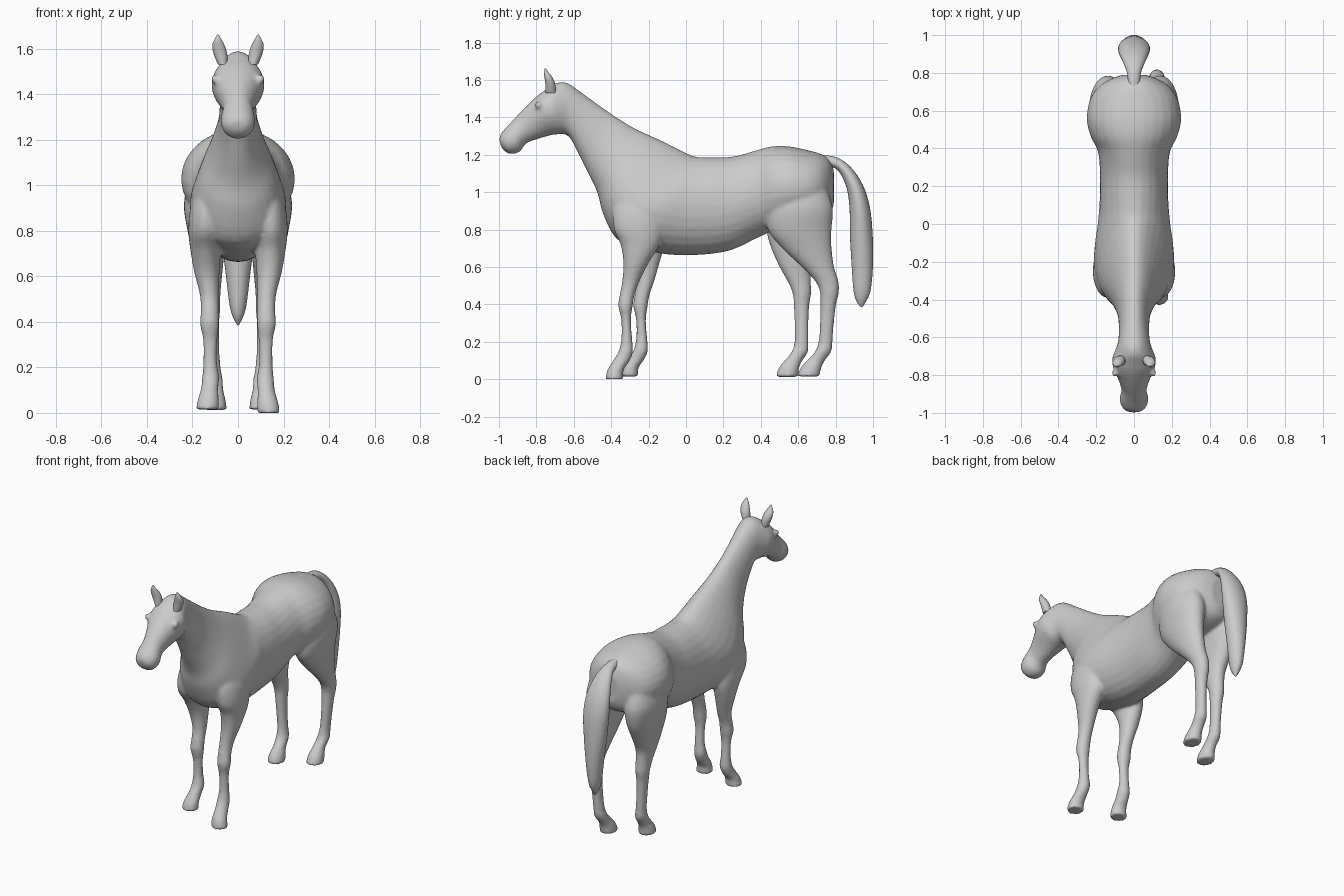
import bpy, bmesh, math
from mathutils import Vector


def spline(rows, sub):
    """Catmull-Rom interpolation of section rows."""
    rows = [Vector(r) for r in rows]
    out = []
    for i in range(len(rows) - 1):
        a, b, c, d = rows[max(i - 1, 0)], rows[i], rows[i + 1], rows[min(i + 2, len(rows) - 1)]
        for k in range(sub):
            t = k / sub
            out.append(0.5 * (2 * b + (c - a) * t + (2 * a - 5 * b + 4 * c - d) * t * t
                              + (3 * b - a - 3 * c + d) * t ** 3))
    return out + [rows[-1]]


def loft(name, rows, sub=4, n=28):
    """Rows: y1, z1, y2, z2 (ends of the section), half width, centre x, egg."""
    bm = bmesh.new()
    rings = []
    for y1, z1, y2, z2, w, x, egg in spline(rows, sub):
        ring = []
        for k in range(n):
            t = 2 * math.pi * k / n
            s = math.sin(t)
            ring.append(bm.verts.new((x + w * math.cos(t) * (1 - egg * s),
                                      (y1 + y2) / 2 + (y1 - y2) / 2 * s,
                                      (z1 + z2) / 2 + (z1 - z2) / 2 * s)))
        rings.append(ring)
    for a, b in zip(rings, rings[1:]):
        for k in range(n):
            bm.faces.new((a[k], a[(k + 1) % n], b[(k + 1) % n], b[k]))
    bm.faces.new(rings[0])
    bm.faces.new(rings[-1])
    bmesh.ops.recalc_face_normals(bm, faces=bm.faces)
    for f in bm.faces:
        f.smooth = len(f.verts) == 4
    me = bpy.data.meshes.new(name)
    bm.to_mesh(me)
    bm.free()
    ob = bpy.data.objects.new(name, me)
    bpy.context.collection.objects.link(ob)
    return ob


def leg(name, rows, side, mid=0.0, foot=0.0, lift=0.0):
    """Rows: z, y front, y back, half width, centre x; lower leg is shifted in y."""
    out = []
    for z, y1, y2, w, x in rows:
        t = min(max((0.85 - z) / 0.35, 0), 1)
        d = mid * t * t * (3 - 2 * t)
        if z < 0.5:
            d = foot + (mid - foot) * z / 0.5
        zz = z + lift * max(0, 1 - z / 0.3)
        out.append((y1 + d, zz, y2 + d, zz, w, x * side, 0))
    return loft(name, out)


# Head and neck: top y, z, bottom y, z, half width, egg
head_neck = [
    (-1.0, 1.285, -0.985, 1.235, 0.035, 0),
    (-0.985, 1.32, -0.945, 1.205, 0.066, 0),
    (-0.95, 1.358, -0.89, 1.215, 0.076, 0),
    (-0.91, 1.402, -0.855, 1.26, 0.066, 0),
    (-0.86, 1.455, -0.79, 1.285, 0.08, -0.1),
    (-0.79, 1.52, -0.72, 1.305, 0.109, -0.15),
    (-0.74, 1.555, -0.68, 1.31, 0.115, -0.1),
    (-0.69, 1.585, -0.65, 1.31, 0.1, 0),
    (-0.63, 1.582, -0.62, 1.29, 0.085, 0),
    (-0.52, 1.505, -0.585, 1.225, 0.08, 0.05),
    (-0.40, 1.42, -0.53, 1.115, 0.088, 0.1),
    (-0.28, 1.345, -0.475, 1.0, 0.12, 0.2),
    (-0.14, 1.28, -0.442, 0.88, 0.165, 0.3),
]
# Trunk from shoulder to buttock
trunk = [
    (0.0, 1.21, -0.37, 0.75, 0.202, 0.3),
    (0.05, 1.19, -0.24, 0.70, 0.205, 0.2),
    (0.10, 1.187, -0.10, 0.667, 0.192, 0.1),
    (0.16, 1.186, 0.08, 0.665, 0.182, 0),
    (0.26, 1.192, 0.24, 0.69, 0.18, 0),
    (0.38, 1.225, 0.38, 0.755, 0.19, 0),
    (0.46, 1.245, 0.46, 0.79, 0.228, 0),
    (0.55, 1.245, 0.55, 0.81, 0.25, 0),
    (0.65, 1.225, 0.65, 0.83, 0.236, 0),
    (0.72, 1.205, 0.72, 0.85, 0.195, 0),
    (0.765, 1.175, 0.765, 0.88, 0.13, 0),
    (0.79, 1.12, 0.79, 0.93, 0.06, 0),
]
body = loft("horse_body", [r[:5] + (0, r[5]) for r in head_neck + trunk])

# Legs
front = [
    (1.00, -0.36, -0.12, 0.05, 0.125), (0.90, -0.39, -0.10, 0.072, 0.138),
    (0.80, -0.385, -0.12, 0.075, 0.143), (0.72, -0.35, -0.14, 0.068, 0.142),
    (0.62, -0.335, -0.20, 0.056, 0.137), (0.52, -0.342, -0.25, 0.042, 0.126),
    (0.45, -0.355, -0.275, 0.04, 0.124), (0.39, -0.362, -0.285, 0.042, 0.125),
    (0.32, -0.347, -0.294, 0.032, 0.122), (0.22, -0.346, -0.288, 0.03, 0.122),
    (0.15, -0.36, -0.283, 0.038, 0.12), (0.10, -0.39, -0.30, 0.038, 0.124),
    (0.05, -0.42, -0.333, 0.046, 0.13), (0.0, -0.432, -0.335, 0.052, 0.134),
]
hind = [
    (1.05, 0.50, 0.74, 0.08, 0.13), (0.92, 0.44, 0.785, 0.10, 0.138),
    (0.80, 0.43, 0.77, 0.087, 0.135), (0.70, 0.455, 0.72, 0.07, 0.13),
    (0.60, 0.50, 0.672, 0.055, 0.125), (0.52, 0.545, 0.668, 0.045, 0.122),
    (0.46, 0.57, 0.67, 0.042, 0.12), (0.40, 0.576, 0.66, 0.036, 0.118),
    (0.30, 0.58, 0.655, 0.031, 0.114), (0.20, 0.58, 0.655, 0.031, 0.108),
    (0.14, 0.565, 0.652, 0.037, 0.104), (0.09, 0.525, 0.622, 0.036, 0.10),
    (0.05, 0.495, 0.605, 0.045, 0.10), (0.0, 0.478, 0.60, 0.052, 0.10),
]
parts = [
    leg("front_leg_a", front, 1),
    leg("front_leg_b", front, -1, 0.08, 0.08, 0.015),
    leg("hind_leg_a", hind, 1, 0.15, 0.115, 0.015),
    leg("hind_leg_b", hind, -1, 0, 0, 0.012),
]

# Eyes
for s in (1, -1):
    bpy.ops.mesh.primitive_uv_sphere_add(segments=20, ring_count=12, radius=0.02,
                                         location=(s * 0.1, -0.79, 1.467))
    parts.append(bpy.context.object)

# Blend trunk, legs and eyes into one skin
bpy.ops.object.select_all(action='DESELECT')
for p in parts + [body]:
    p.select_set(True)
bpy.context.view_layer.objects.active = body
bpy.ops.object.join()
rm = body.modifiers.new("blend", 'REMESH')
rm.mode = 'VOXEL'
rm.voxel_size = 0.01
rm.use_smooth_shade = True
sm = body.modifiers.new("soften", 'SMOOTH')
sm.factor = 0.5
sm.iterations = 6

# Ears
for s, side in ((1, "left"), (-1, "right")):
    loft("ear_" + side, [
        (-0.75, 1.53, -0.695, 1.53, 0.022, s * 0.066, 0),
        (-0.752, 1.58, -0.70, 1.58, 0.03, s * 0.078, 0),
        (-0.757, 1.615, -0.715, 1.615, 0.027, s * 0.086, 0),
        (-0.759, 1.64, -0.735, 1.64, 0.016, s * 0.088, 0),
        (-0.755, 1.662, -0.75, 1.662, 0.003, s * 0.088, 0)])

# Tail: outer y, z, inner y, z, half width
tail = [
    (0.70, 1.20, 0.70, 1.14, 0.03), (0.80, 1.188, 0.78, 1.135, 0.035),
    (0.88, 1.135, 0.825, 1.10, 0.055), (0.945, 1.04, 0.862, 1.01, 0.078),
    (0.983, 0.92, 0.875, 0.90, 0.085), (0.998, 0.77, 0.877, 0.76, 0.073),
    (1.0, 0.62, 0.885, 0.62, 0.055), (0.988, 0.48, 0.895, 0.48, 0.038),
    (0.965, 0.42, 0.91, 0.42, 0.022), (0.942, 0.385, 0.935, 0.385, 0.003),
]
loft("tail", [r + (0, 0) for r in tail])
